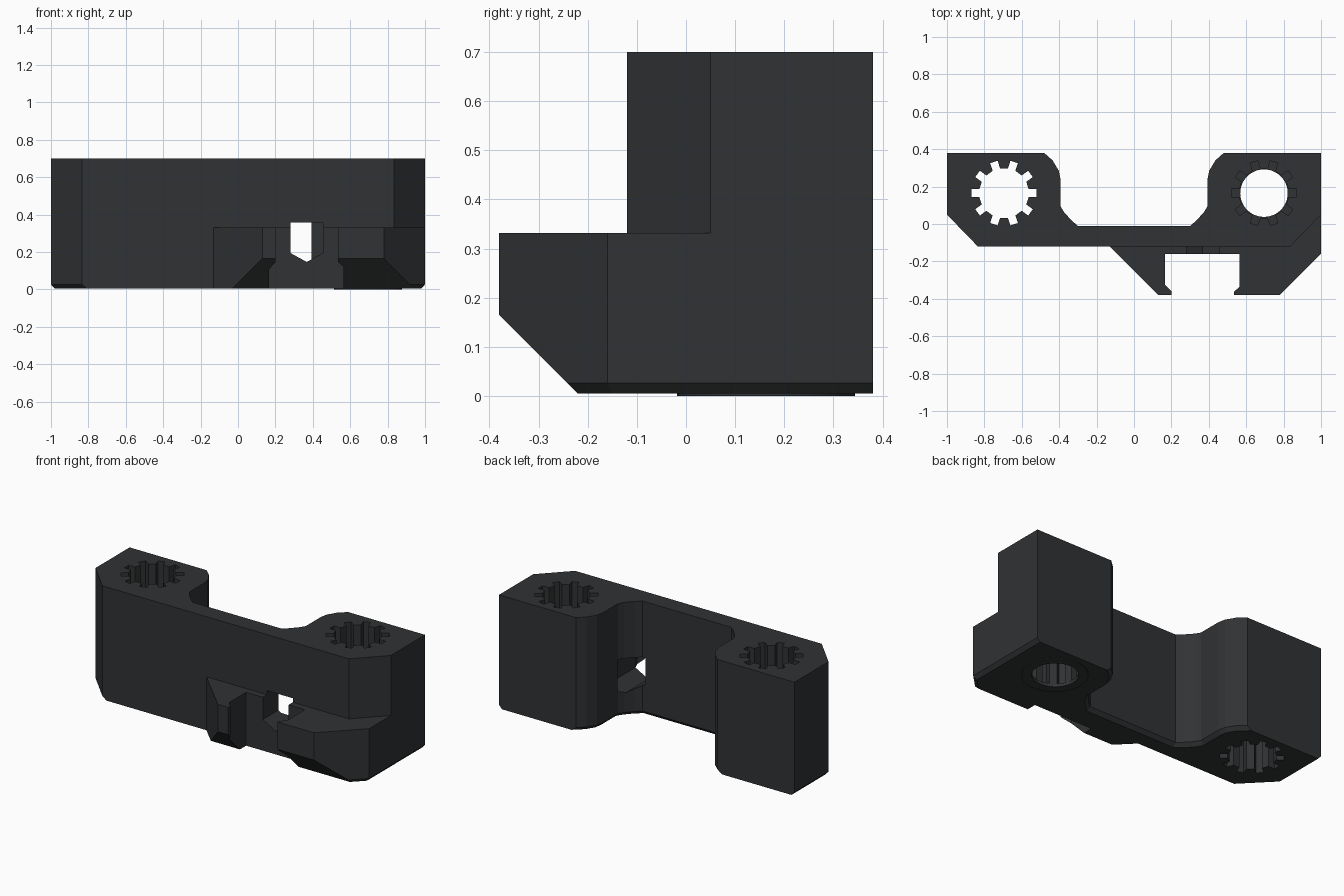
import bpy, bmesh
from math import cos, sin, pi, radians
from mathutils import Vector

if "Cube" in bpy.data.objects:
    bpy.data.objects.remove(bpy.data.objects["Cube"])


def loft(name, rings):
    """Solid skinned through equal-length rings of 3D points, capped at both ends."""
    bm = bmesh.new()
    loops = [[bm.verts.new(p) for p in ring] for ring in rings]
    n = len(loops[0])
    for a, b in zip(loops, loops[1:]):
        for i in range(n):
            j = (i + 1) % n
            bm.faces.new((a[i], a[j], b[j], b[i]))
    bm.faces.new(loops[0][::-1])
    bm.faces.new(loops[-1])
    bmesh.ops.recalc_face_normals(bm, faces=bm.faces)
    mesh = bpy.data.meshes.new(name)
    bm.to_mesh(mesh)
    bm.free()
    ob = bpy.data.objects.new(name, mesh)
    bpy.context.collection.objects.link(ob)
    return ob


def at_z(outline, z):
    return [(x, y, z) for x, y in outline]


def prism(name, outline, z0, z1):
    return loft(name, [at_z(outline, z0), at_z(outline, z1)])


def combine(target, other, operation):
    mod = target.modifiers.new(operation, 'BOOLEAN')
    mod.operation = operation
    mod.solver = 'EXACT'
    mod.object = other
    bpy.context.view_layer.objects.active = target
    bpy.ops.object.modifier_apply(modifier=mod.name)
    bpy.data.objects.remove(other, do_unlink=True)


def inset(outline, amount):
    """Move each edge inwards by amount(midpoint, direction)."""
    pts = [Vector(p) for p in outline]
    n = len(pts)
    lines = []
    for i in range(n):
        a, b = pts[i], pts[(i + 1) % n]
        d = (b - a).normalized()
        lines.append((a + Vector((-d.y, d.x)) * amount((a + b) / 2, d), d))
    out = []
    for i in range(n):
        (p, d), (q, e) = lines[i - 1], lines[i]
        cross = d.cross(e)
        out.append(q if abs(cross) < 1e-4 else p + d * ((q - p).cross(e) / cross))
    return out


def circle(cx, cy, r, n=48):
    return [(cx + r * cos(2 * pi * i / n), cy + r * sin(2 * pi * i / n)) for i in range(n)]


def spline(cx, cy, r_in, r_out, half_width, teeth=10):
    pts = []
    for i in range(teeth):
        c, s = cos(2 * pi * i / teeth), sin(2 * pi * i / teeth)
        for r, w in ((r_in, -half_width), (r_out, -half_width), (r_out, half_width), (r_in, half_width)):
            pts.append((cx + r * c - w * s, cy + r * s + w * c))
        mid = 2 * pi * (i + .5) / teeth
        pts.append((cx + r_in * cos(mid), cy + r_in * sin(mid)))
    return pts


# Outline of the back: two legs joined by a thin web
half = [(1, .38), (.48, .38), (.435, .34), (.402, .285), (.393, .24),
        (.393, .095), (.375, .065), (.335, .02), (.30, -.01)]
back = half + [(-x, y) for x, y in half[::-1]]
left = [(-1, .05), (-.835, -.12)]

# Front of the lower half: clip arms around a slot
clip = [(-.13, -.12), (.13, -.38), (.20, -.38), (.20, -.36), (.167, -.325),
        (.167, -.16), (.565, -.16), (.565, -.335), (.535, -.362), (.535, -.38),
        (.78, -.38), (1, -.16)]


def bottom_chamfer(mid, d):
    flat_back = mid.y > .379
    return .02 if not flat_back and (mid.y > -.1 or mid.x > .85) else 0


lower = back + left + clip
bracket = loft("bracket", [at_z(inset(lower, bottom_chamfer), .005),
                           at_z(lower, .027), at_z(lower, .332)])
upper = prism("upper", back + left + [(.835, -.12), (1, .05)], .332, .70)
combine(bracket, upper, 'UNION')

# Sloped underside of the clip arms
slope = [(-.5, .285), (-.5, -.1), (-.115, -.1)]
combine(bracket, loft("slope", [[(x, y, z) for y, z in slope] for x in (-1.5, 1.5)]), 'DIFFERENCE')

# Nut pocket through the web
nut = [(.28, .357), (.28, .195), (.3675, .147), (.455, .195), (.455, .357)]
combine(bracket, loft("pocket", [[(x, y, z) for x, z in nut] for y in (-.3, .1)]), 'DIFFERENCE')

# Grooved bores in both legs
for x in (-.695, .695):
    combine(bracket, prism("bore", spline(x, .165, .132, .175, .021), -1, 1), 'DIFFERENCE')

# Thin retaining ring under the right bore
combine(bracket, prism("ring", circle(.695, .163, .181), 0, .02), 'UNION')
combine(bracket, prism("ring_hole", circle(.695, .165, .127), -1, 1), 'DIFFERENCE')

# Dark plastic finish
mat = bpy.data.materials.new("dark_plastic")
mat.diffuse_color = (.03, .032, .034, 1)
mat.use_nodes = True
mat.node_tree.nodes["Principled BSDF"].inputs["Base Color"].default_value = mat.diffuse_color
bracket.data.materials.clear()
bracket.data.materials.append(mat)
